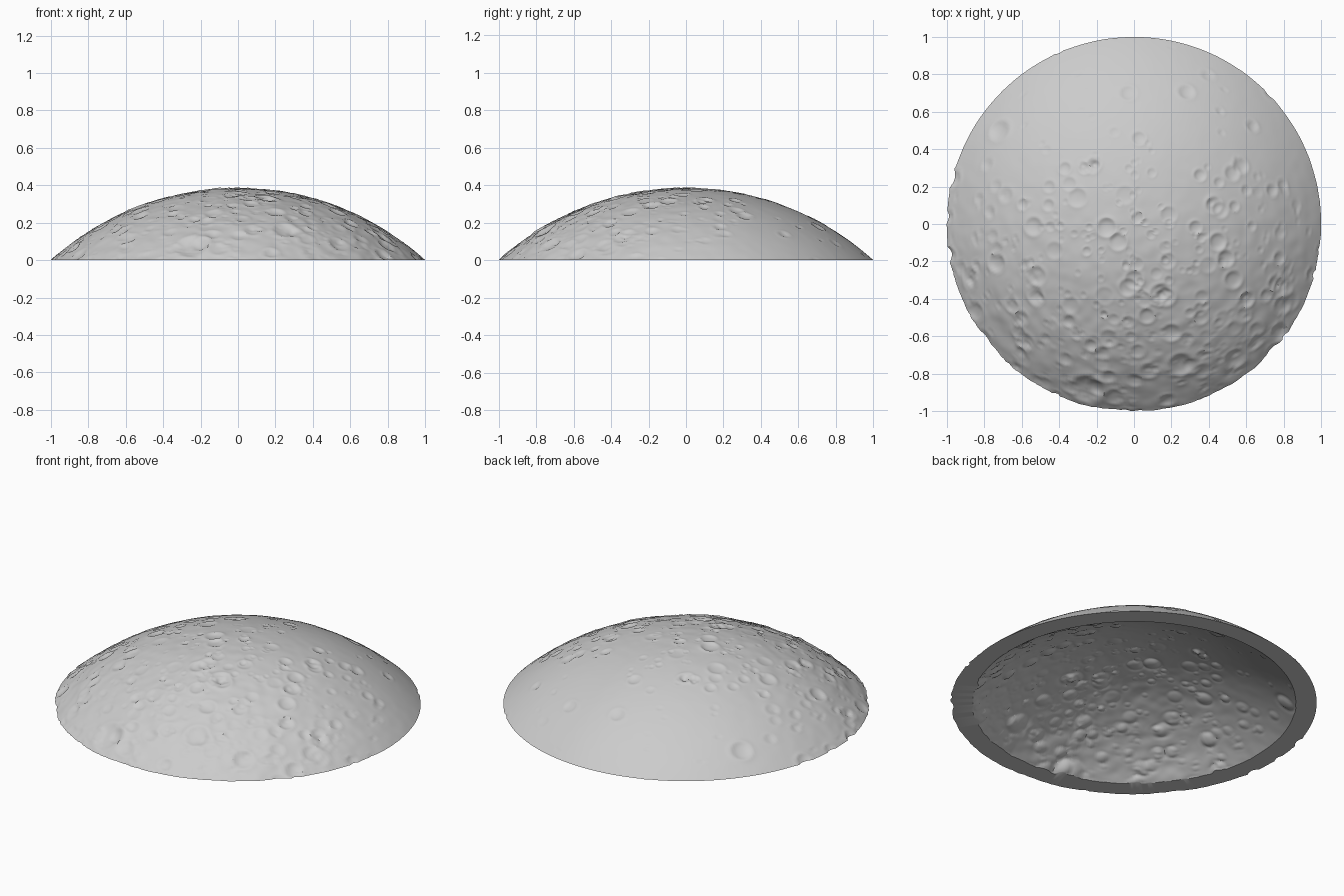
import bpy
import math
import random
from mathutils import Vector, noise, kdtree

random.seed(7)

cube = bpy.data.objects.get("Cube")
if cube:
    bpy.data.objects.remove(cube)

# Shell sizes: two concentric spheres cut by the plane z = 0
OUTER, INNER, DROP = 1.491, 1.417, 1.106
RINGS, SEGMENTS = 140, 360


def direction(x, y):
    """Unit direction from the sphere centre to the plan position x, y."""
    return Vector((x, y, math.sqrt(OUTER ** 2 - x * x - y * y))).normalized()


def roughness(y):
    """Rugged at the front, smooth at the back."""
    t = min(max((0.55 - y) / 1.2, 0), 1)
    return 0.12 + 0.88 * t * t * (3 - 2 * t)


# Craters: the large ones by plan position and radius, then a random scatter
craters = [(direction(x, y), r, 0.16) for x, y, r in (
    (-0.25, -0.88, 0.09), (0.25, -0.75, 0.07), (0.54, -0.72, 0.06),
    (0.57, 0.31, 0.045), (-0.72, 0.5, 0.06), (0.2, -0.58, 0.05),
    (0.02, -0.68, 0.04), (-0.17, -0.69, 0.04), (0.36, -0.5, 0.04),
    (-0.6, -0.5, 0.04), (0.78, -0.35, 0.04), (0.6, 0.18, 0.03))]
while len(craters) < 420:
    angle, reach = random.uniform(0, math.tau), math.sqrt(random.random()) * 1.03
    x, y = reach * math.cos(angle), reach * math.sin(angle)
    if random.random() < roughness(y):
        radius = 0.018 + 0.035 * random.random() ** 3
        craters.append((direction(x, y), radius, random.uniform(0.07, 0.2)))

tree = kdtree.KDTree(len(craters))
for i, crater in enumerate(craters):
    tree.insert(crater[0], i)
tree.balance()


def relief(d):
    """Height of the ground above the sphere in direction d."""
    rough = roughness(d.y * OUTER)
    height = rough * (0.004 * noise.noise(d * 9) + 0.004 * noise.noise(d * 24))
    for _, i, dist in tree.find_range(d, 0.11):
        _, radius, depth = craters[i]
        t = dist * OUTER / radius
        if t < 1.8:
            bowl = max(0, 1 - t * t)
            lip = math.exp(-((t - 1) / 0.28) ** 2)
            height += radius * depth * (0.35 * lip - bowl)
    return height


def polar(theta, phi):
    return Vector((math.sin(theta) * math.cos(phi),
                   math.sin(theta) * math.sin(phi), math.cos(theta)))


def rim_angle(radius, phi):
    """Polar angle at which the rough surface meets the ground plane."""
    theta = math.acos(DROP / radius)
    for _ in range(6):
        theta = math.acos(DROP / (radius + relief(polar(theta, phi))))
    return theta


verts, faces = [], []


def add_skin(radius, inward):
    """Rough spherical cap; returns the indices of its rim."""
    base = len(verts)
    top = Vector((0, 0, 1))
    verts.append(top * (radius + relief(top)) - top * DROP)
    for s in range(SEGMENTS):
        phi = math.tau * s / SEGMENTS
        limit = rim_angle(radius, phi)
        for k in range(1, RINGS + 1):
            d = polar(limit * k / RINGS, phi)
            p = d * (radius + relief(d)) - top * DROP
            if k == RINGS:
                p.z = 0
            verts.append(p)
    for s in range(SEGMENTS):
        a = base + 1 + s * RINGS
        b = base + 1 + (s + 1) % SEGMENTS * RINGS
        skin = [(base, a, b)]
        skin += [(a + k, a + k + 1, b + k + 1, b + k) for k in range(RINGS - 1)]
        faces.extend(f[::-1] if inward else f for f in skin)
    return [base + (s + 1) * RINGS for s in range(SEGMENTS)]


# Outer skin, inner skin and the flat ring joining them underneath
outer_rim = add_skin(OUTER, False)
inner_rim = add_skin(INNER, True)
for s in range(SEGMENTS):
    n = (s + 1) % SEGMENTS
    faces.append((outer_rim[s], inner_rim[s], inner_rim[n], outer_rim[n]))

mesh = bpy.data.meshes.new("cratered_shell")
mesh.from_pydata(verts, [], faces)
mesh.update()
shell = bpy.data.objects.new("cratered_shell", mesh)
bpy.context.collection.objects.link(shell)

# Plain grey stone
grey = bpy.data.materials.new("stone_grey")
grey.use_nodes = True
color = (0.6, 0.6, 0.6, 1)
grey.diffuse_color = color
grey.node_tree.nodes["Principled BSDF"].inputs["Base Color"].default_value = color
mesh.materials.append(grey)

# Smooth ground with a crisp rim
bpy.ops.object.select_all(action="DESELECT")
shell.select_set(True)
bpy.context.view_layer.objects.active = shell
bpy.ops.object.shade_smooth_by_angle(angle=math.radians(32))
